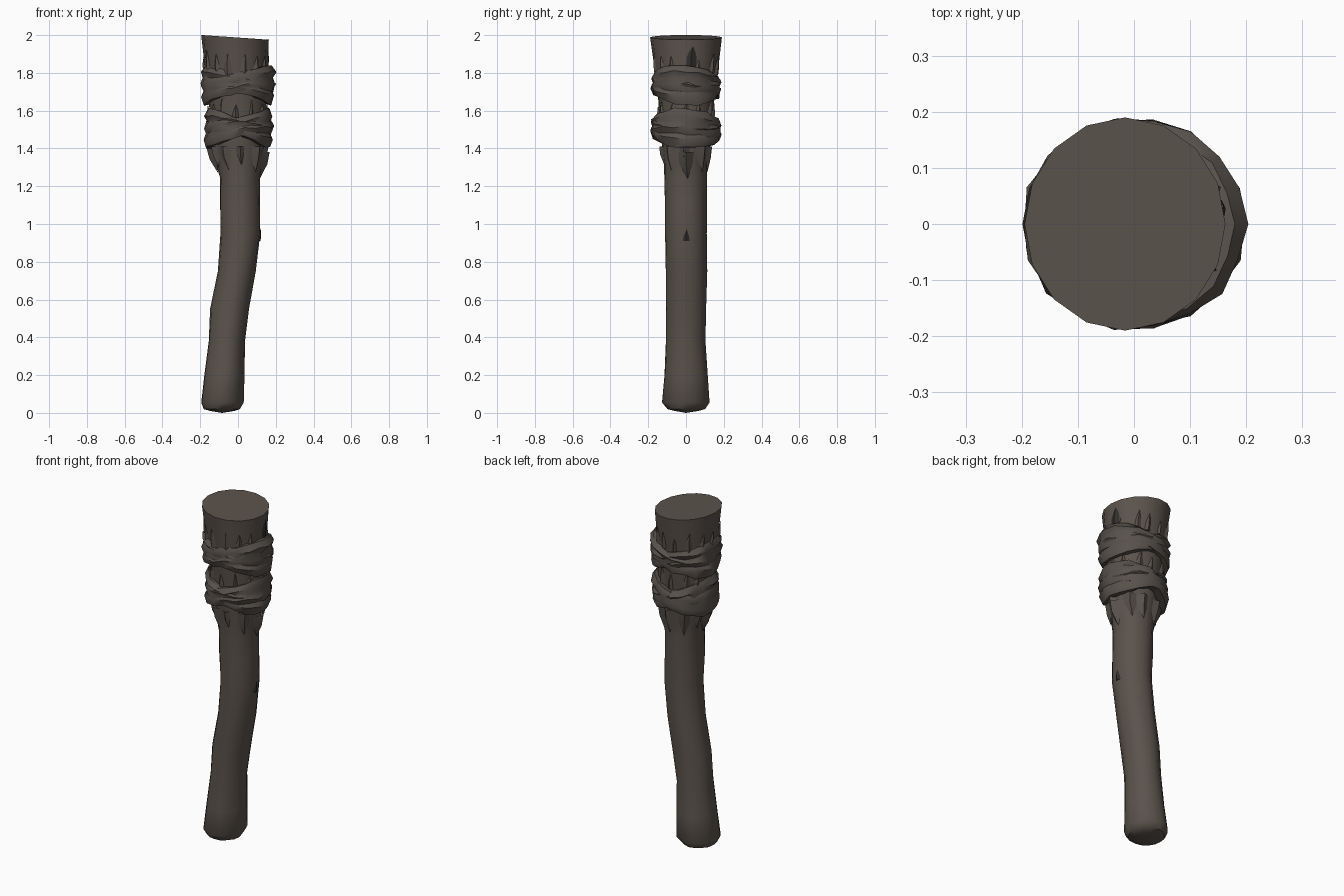
import bpy, bmesh, random
from math import sin, cos, pi, radians

if "Cube" in bpy.data.objects:
    bpy.data.objects.remove(bpy.data.objects["Cube"])

random.seed(7)
SIDES = 16


def material(name, rgb):
    m = bpy.data.materials.new(name)
    m.diffuse_color = (*rgb, 1)
    m.use_nodes = True
    m.node_tree.nodes["Principled BSDF"].inputs["Base Color"].default_value = m.diffuse_color
    return m


WOOD = material("old_wood", (0.105, 0.086, 0.072))
CLOTH = material("dirty_cloth", (0.098, 0.083, 0.072))
DARK = material("dark_hollow", (0.03, 0.028, 0.026))

# Trunk outline: z, left x, right x, half depth
PROFILE = [
    (0.01, -0.15, -0.02, 0.06), (0.02, -0.185, 0.01, 0.10), (0.055, -0.20, 0.03, 0.125),
    (0.20, -0.18, 0.035, 0.115), (0.38, -0.16, 0.04, 0.105), (0.55, -0.15, 0.06, 0.108),
    (0.75, -0.11, 0.095, 0.11), (0.95, -0.095, 0.12, 0.112), (1.12, -0.10, 0.118, 0.112),
    (1.25, -0.10, 0.115, 0.113), (1.32, -0.118, 0.13, 0.115), (1.40, -0.14, 0.145, 0.125),
    (1.60, -0.155, 0.15, 0.143), (1.80, -0.175, 0.157, 0.165), (1.99, -0.195, 0.163, 0.19),
]


def trunk_point(z, a, out=0.0):
    """Point on the trunk surface at height z and angle a, pushed outwards."""
    for p, q in zip(PROFILE, PROFILE[1:]):
        if z <= q[0]:
            break
    t = max(0, min(1, (z - p[0]) / (q[0] - p[0])))
    l, r, d = (p[i] + (q[i] - p[i]) * t for i in (1, 2, 3))
    return ((l + r) / 2 + ((r - l) / 2 + out) * cos(a), (d + out) * sin(a), z)


def make_object(name, verts, faces, mat, angle=40):
    me = bpy.data.meshes.new(name)
    me.from_pydata(verts, [], faces)
    bm = bmesh.new()
    bm.from_mesh(me)
    bmesh.ops.recalc_face_normals(bm, faces=bm.faces)
    bm.to_mesh(me)
    bm.free()
    ob = bpy.data.objects.new(name, me)
    bpy.context.collection.objects.link(ob)
    me.materials.append(mat)
    bpy.ops.object.select_all(action='DESELECT')
    ob.select_set(True)
    bpy.context.view_layer.objects.active = ob
    bpy.ops.object.shade_smooth_by_angle(angle=radians(angle))
    return ob


def grid_faces(rows, cols, wrap_rows=False):
    n = rows if wrap_rows else rows - 1
    return [(r * cols + c, r * cols + (c + 1) % cols,
             (r + 1) % rows * cols + (c + 1) % cols, (r + 1) % rows * cols + c)
            for r in range(n) for c in range(cols)]


# Bent trunk with lightly ridged bark and a slanted, cut top
ridge = [random.uniform(-0.003, 0.003) for _ in range(SIDES)]
verts = []
for z, *_ in PROFILE:
    for i in range(SIDES):
        a = 2 * pi * i / SIDES
        top = z > 1.95
        x, y, h = trunk_point(z, a, 0 if top else ridge[i] + random.uniform(-0.003, 0.003))
        verts.append((x, y, 1.987 - 0.07 * x if top else h))
faces = grid_faces(len(PROFILE), SIDES)
last = (len(PROFILE) - 1) * SIDES
faces.append(tuple(range(last, last + SIDES)))
verts.append((-0.085, 0, 0.0))
faces += [(len(verts) - 1, (i + 1) % SIDES, i) for i in range(SIDES)]
make_object("trunk", verts, faces, WOOD)


# Crumpled cloth bands; each knot is a pair tilted opposite ways so they cross
def cloth_band(name, z, tilt, phase, rx, ry, cx, half):
    section = [(-0.055, -0.9), (-0.015, -1.0), (0.0, -0.35), (-0.012, 0.1),
               (0.0, 0.5), (-0.018, 1.0), (-0.055, 0.9)]
    n, pts = 18, []
    for dr, dz in section:
        for i in range(n):
            a = 2 * pi * i / n
            j = random.uniform(-0.008, 0.004)
            pinch = half * (0.86 + 0.14 * cos(2 * a))
            zz = z + tilt * cos(a + phase) + dz * pinch + random.uniform(-0.008, 0.008)
            pts.append((cx + (rx + dr + j) * cos(a), (ry + dr + j) * sin(a), zz))
    make_object(name, pts, grid_faces(len(section), n, True), CLOTH, 50)


for label, z, rx, ry, cx in (("upper", 1.735, 0.202, 0.19, 0.0),
                             ("lower", 1.505, 0.186, 0.192, 0.003)):
    cloth_band(label + "_band_rising", z, 0.035, 0.3, rx, ry, cx, 0.072)
    cloth_band(label + "_band_falling", z, -0.035, -0.3, rx - 0.004, ry - 0.004, cx, 0.07)


# Pointed flakes that lie against the trunk: wide end at z0, tip at z1
def flakes(name, items, mat, bulge):
    pts, fcs = [], []
    for a, z0, z1, w in items:
        zm = z0 + (z1 - z0) * 0.45
        b = len(pts)
        pts += [trunk_point(z0, a - w, -0.005), trunk_point(z0, a, bulge),
                trunk_point(z0, a + w, -0.005), trunk_point(zm, a + w * 0.8, -0.004),
                trunk_point(zm, a, bulge), trunk_point(zm, a - w * 0.8, -0.004),
                trunk_point(z1, a + w * 0.2, 0.001)]
        fcs += [tuple(b + k for k in f) for f in
                ((0, 1, 4, 5), (1, 2, 3, 4), (5, 4, 6), (4, 3, 6), (0, 2, 1))]
    make_object(name, pts, fcs, mat)


def ring(n, z0, z1, w, jitter):
    return [(2 * pi * (i + random.uniform(-0.2, 0.2)) / n, z0,
             z1 + random.uniform(-jitter, jitter), w * random.uniform(0.7, 1.2))
            for i in range(n)]


# Frayed cloth ends under the knots, bark splinters between and above them
flakes("frayed_collar", ring(9, 1.41, 1.29, 0.3, 0.03), CLOTH, 0.016)
flakes("side_collar_folds", [(0.0, 1.38, 1.24, 0.4), (pi, 1.40, 1.27, 0.35)], CLOTH, 0.026)
flakes("middle_splinters", ring(12, 1.54, 1.655, 0.17, 0.03), WOOD, 0.012)
flakes("top_splinters", ring(14, 1.79, 1.88, 0.13, 0.05), WOOD, 0.009)

# Dark gash in the head and a small knot hole on the shaft
flakes("head_gash", [(0.15, 1.83, 1.94, 0.28)], DARK, 0.006)
flakes("shaft_knot", [(0.0, 0.91, 0.97, 0.18)], DARK, 0.004)
